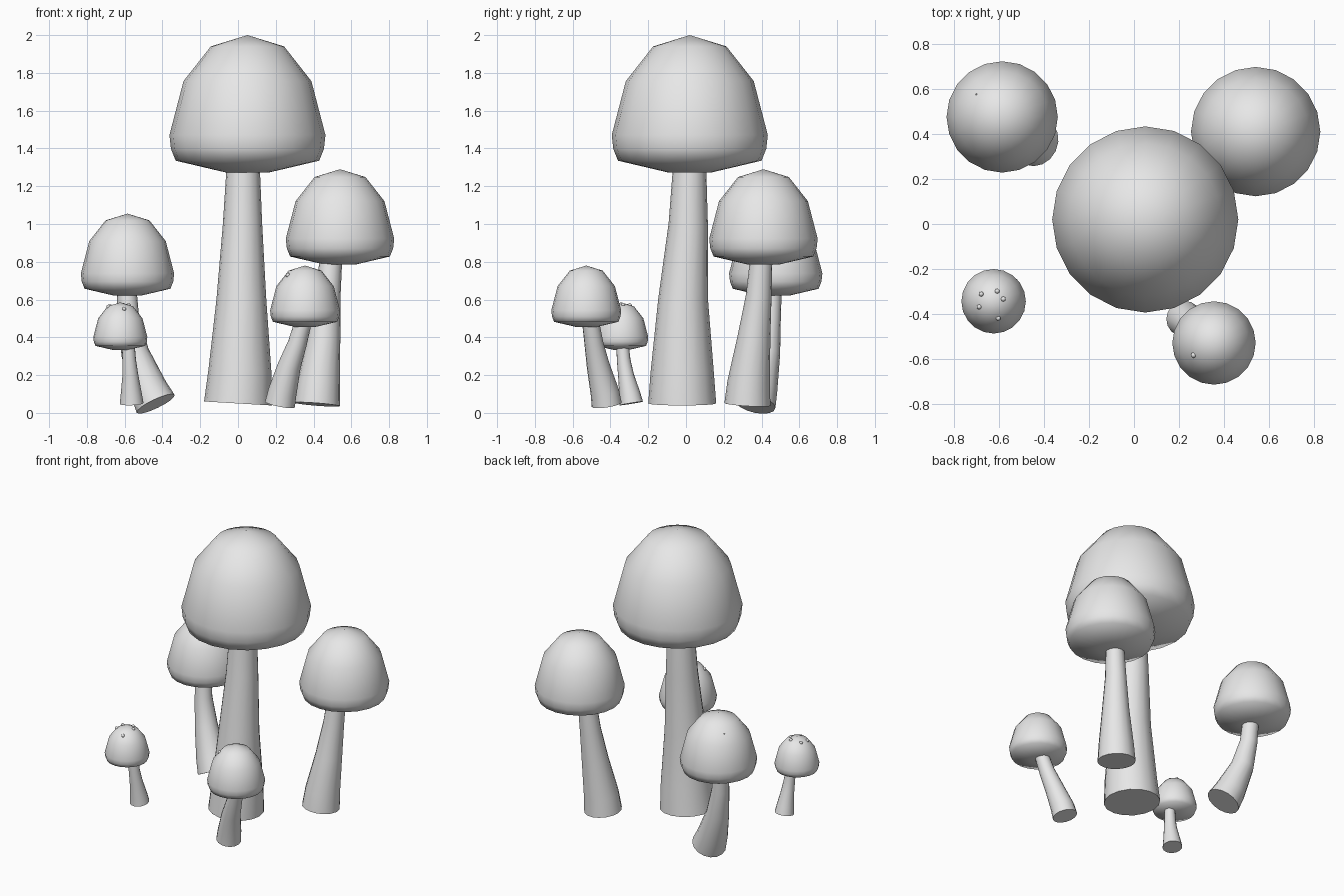
import bpy, bmesh, math
from mathutils import Vector

cube = bpy.data.objects.get("Cube")
if cube:
    bpy.data.objects.remove(cube)

grey = bpy.data.materials.new("plain grey")
grey.use_nodes = True
GREY = (0.8, 0.8, 0.8, 1)
grey.diffuse_color = GREY
grey.node_tree.nodes["Principled BSDF"].inputs["Base Color"].default_value = GREY

# Cap outline for a cap of radius 1: (radius, height below the apex)
CAP = [(0.47, -0.145), (0.82, -0.59), (1.0, -1.28), (0.98, -1.46),
       (0.92, -1.61), (0.28, -1.76)]


def finish(bm, name, angle):
    bmesh.ops.recalc_face_normals(bm, faces=bm.faces)
    mesh = bpy.data.meshes.new(name)
    bm.to_mesh(mesh)
    bm.free()
    mesh.materials.append(grey)
    obj = bpy.data.objects.new(name, mesh)
    bpy.context.collection.objects.link(obj)
    bpy.ops.object.select_all(action='DESELECT')
    obj.select_set(True)
    bpy.context.view_layer.objects.active = obj
    bpy.ops.object.shade_smooth_by_angle(angle=math.radians(angle))
    return obj


def ring(bm, centre, axis, radius, sides):
    """Circle of vertices square to an axis that is close to z."""
    u = Vector((0, 1, 0)).cross(axis).normalized()
    v = axis.cross(u)
    turns = [math.tau * i / sides for i in range(sides)]
    return [bm.verts.new(centre + radius * (u * math.cos(t) + v * math.sin(t)))
            for t in turns]


def bridge(bm, a, b):
    for i in range(len(a)):
        j = (i + 1) % len(a)
        bm.faces.new((a[i], a[j], b[j], b[i]))


def make_cap(name, apex, radius):
    bm = bmesh.new()
    up = Vector((0, 0, 1))
    rings = [ring(bm, apex + up * h * radius, up, r * radius, 20) for r, h in CAP]
    for a, b in zip(rings, rings[1:]):
        bridge(bm, a, b)
    tip = bm.verts.new(apex)
    for i in range(20):
        bm.faces.new((tip, rings[0][i], rings[0][(i + 1) % 20]))
    bm.faces.new(rings[-1])
    finish(bm, name, 75)


def make_stem(name, path):
    """Tapered stem through (x, y, z, radius) points."""
    pts = [Vector(p[:3]) for p in path]
    bm = bmesh.new()
    rings = []
    for i, p in enumerate(path):
        axis = (pts[min(i + 1, len(pts) - 1)] - pts[max(i - 1, 0)]).normalized()
        rings.append(ring(bm, pts[i], axis, p[3], 16))
    for a, b in zip(rings, rings[1:]):
        bridge(bm, a, b)
    bm.faces.new(rings[0])
    bm.faces.new(rings[-1])
    finish(bm, name, 60)


def make_bump(name, apex, cap_radius, x, y, size):
    """Small ball resting on the cap surface above (x, y)."""
    d = math.hypot(x - apex.x, y - apex.y) / cap_radius
    outline = [(0, 0)] + CAP[:3]
    for (r0, h0), (r1, h1) in zip(outline, outline[1:]):
        if r0 <= d <= r1:
            h = h0 + (h1 - h0) * (d - r0) / (r1 - r0)
    bm = bmesh.new()
    bmesh.ops.create_icosphere(bm, subdivisions=2, radius=size)
    bmesh.ops.translate(bm, verts=bm.verts, vec=(x, y, apex.z + h * cap_radius))
    finish(bm, name, 60)


# name: cap apex, cap radius, stem path, bumps on the cap
MUSHROOMS = {
    "centre": ((0.05, 0.02, 2.0), 0.413,
               [(0, -0.02, 0.05, 0.18), (0.01, -0.02, 0.22, 0.167),
                (0.018, -0.015, 0.6, 0.132), (0.024, 0.012, 1.0, 0.104),
                (0.028, 0.02, 1.34, 0.086)], []),
    "back_left": ((0.54, 0.41, 1.29), 0.287,
                  [(0.418, 0.325, 0.045, 0.122), (0.427, 0.332, 0.16, 0.113),
                   (0.455, 0.36, 0.4, 0.087), (0.475, 0.385, 0.62, 0.068),
                   (0.495, 0.4, 0.84, 0.058)], []),
    "back_right": ((-0.585, 0.475, 1.055), 0.247,
                   [(-0.436, 0.365, 0.048, 0.111), (-0.475, 0.385, 0.13, 0.1),
                    (-0.545, 0.425, 0.32, 0.074), (-0.58, 0.445, 0.5, 0.057),
                    (-0.59, 0.455, 0.66, 0.052)], [(-0.7, 0.575, 0.004)]),
    "front_left": ((0.355, -0.528, 0.78), 0.185,
                   [(0.222, -0.42, 0.044, 0.08), (0.235, -0.43, 0.11, 0.076),
                    (0.272, -0.465, 0.25, 0.061), (0.315, -0.488, 0.37, 0.05),
                    (0.345, -0.505, 0.48, 0.045)], [(0.264, -0.582, 0.012)]),
    "front_right": ((-0.623, -0.343, 0.585), 0.143,
                    [(-0.563, -0.29, 0.05, 0.063), (-0.565, -0.298, 0.1, 0.056),
                     (-0.57, -0.318, 0.2, 0.042), (-0.576, -0.33, 0.28, 0.036),
                     (-0.58, -0.336, 0.36, 0.033)],
                    [(-0.678, -0.311, 0.011), (-0.607, -0.298, 0.011),
                     (-0.58, -0.333, 0.011), (-0.687, -0.368, 0.011),
                     (-0.602, -0.418, 0.011)]),
}

for name, (apex, radius, path, bumps) in MUSHROOMS.items():
    apex = Vector(apex)
    make_cap(name + "_cap", apex, radius)
    make_stem(name + "_stem", path)
    for i, (x, y, size) in enumerate(bumps):
        make_bump(f"{name}_bump_{i + 1}", apex, radius, x, y, size)
